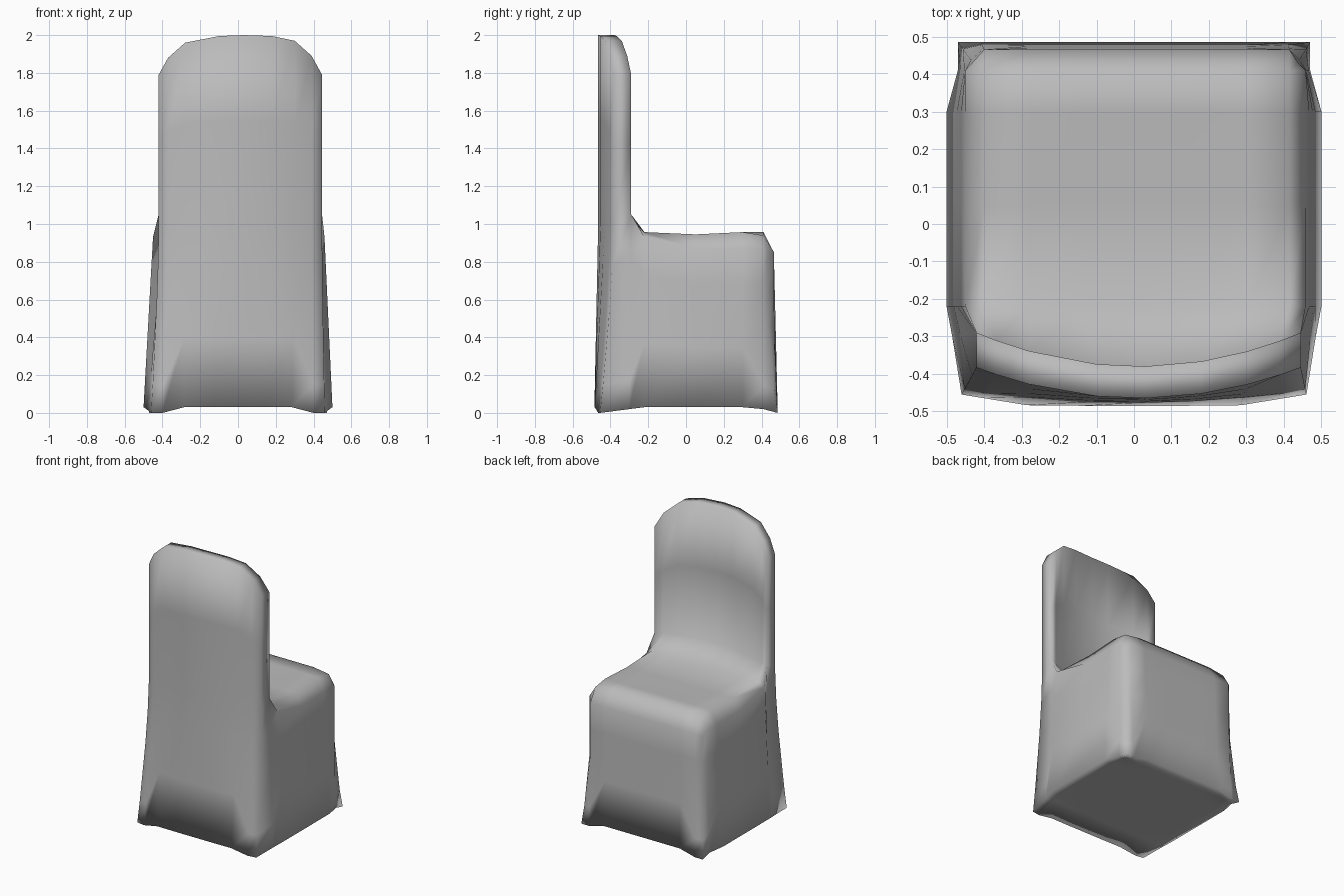
import bpy, bmesh
from mathutils import Vector

if "Cube" in bpy.data.objects:
    bpy.data.objects.remove(bpy.data.objects["Cube"])

# Grid layout: 9 columns across x, 7 rows along y
# row 0 = outer back, row 1 = inner face of backrest, rows 2-6 = seat
U = [-1, -.87, -.62, -.3, 0, .3, .62, .87, 1]
BACK_X = [-.42, -.37, -.28, -.1, .03, .18, .30, .39, .445]
ARCH_Z = [1.79, 1.88, 1.96, 1.995, 2, 1.995, 1.97, 1.89, 1.79]
SEAT_X = [-.45, -.40, -.28, -.13, .01, .15, .30, .415, .458]
SEAT_Y = [0, 0, -.22, .05, .30, .41, .465]
HEM_Y = [-.485, -.30, -.22, .05, .30, .41, .485]
HEM_X = [.46, .485, .50, .50, .50, .47, .47]
NC, NR = 9, 7


def back_point(i, j, z):
    """Curved backrest shell: j 0 outside, j 1 inside."""
    u = (BACK_X[i] - .0125) / .4325
    y = -.465 + .082 * u * u if j == 0 else -.38 + .09 * u * u
    return Vector((BACK_X[i], y, z))


def top_point(i, j):
    """Seat surface, and the line where the backrest starts."""
    if j < 2:
        return back_point(i, j, 1.0 if j == 0 else 1.05)
    edge = i in (0, 8)
    x, y = SEAT_X[i], SEAT_Y[j]
    z = .945 if j == 3 else .957
    if j == 6:
        z = .85
        if edge:
            x, y, z = x * .955, .43, .83
    elif edge:
        z = .93 if j == 2 else .87
    if j == 5 and i in (1, 7):
        z = .94
    return Vector((x, y, z))


def hem_point(i, j):
    """Bottom edge with corners dropping to the floor."""
    u = U[i]
    y = HEM_Y[j]
    if j == 0:
        y += .03 * max(0, (abs(u) - .6) / .4)
    z = .03
    if j in (0, 6) and i in (0, 1, 7, 8):
        z = 0
    elif j in (1, 5) and i in (0, 8):
        z = .02
    return Vector((u * HEM_X[j], y, z))


def wall_point(i, j, level):
    """Skirt between hem and seat; corners flare only near the floor."""
    corner = i in (0, 1, 7, 8) and j in (0, 1, 5, 6)
    f = [.15 if corner else .38, .55, .78][level - 1]
    top, hem = top_point(i, j), hem_point(i, j)
    w = (1 - f) ** ((1.5 if j == 0 else 2.5) if corner else 1)
    p = top.lerp(hem, w)
    p.z = hem.z + (top.z - hem.z) * f
    return p


bm = bmesh.new()
verts = {}


def V(level, i, j):
    key = (level, i, j)
    if key not in verts:
        if level == 0:
            p = hem_point(i, j)
        elif level < 4:
            p = wall_point(i, j, level)
        elif level == 4:
            p = top_point(i, j)
        else:
            z = 1.0 + (ARCH_Z[i] - 1.0) * (.55 if level == 5 else 1)
            p = back_point(i, j, z)
        verts[key] = bm.verts.new(p)
    return verts[key]


def loft(loop, levels):
    for a, b in zip(levels, levels[1:]):
        for p, q in zip(loop, loop[1:] + loop[:1]):
            bm.faces.new((V(a, *p), V(a, *q), V(b, *q), V(b, *p)))


def cap(level, j0, j1):
    for j in range(j0, j1):
        for i in range(NC - 1):
            bm.faces.new((V(level, i, j), V(level, i + 1, j),
                          V(level, i + 1, j + 1), V(level, i, j + 1)))


# Skirt walls
rim = ([(i, 0) for i in range(NC)] + [(8, j) for j in range(1, NR)]
       + [(i, 6) for i in range(7, -1, -1)] + [(0, j) for j in range(5, 0, -1)])
loft(rim, [0, 1, 2, 3, 4])
# Underside and seat
cap(0, 0, 6)
cap(4, 1, 6)
# Backrest and its arched top
loft([(i, 0) for i in range(NC)] + [(i, 1) for i in range(8, -1, -1)], [4, 5, 6])
cap(6, 0, 1)

bmesh.ops.recalc_face_normals(bm, faces=bm.faces[:])
for f in bm.faces:
    f.smooth = True
mesh = bpy.data.meshes.new("chair_cover")
bm.to_mesh(mesh)
bm.free()

fabric = bpy.data.materials.new("grey fabric")
fabric.diffuse_color = (.5, .5, .5, 1)
fabric.use_nodes = True
fabric.node_tree.nodes["Principled BSDF"].inputs["Base Color"].default_value = fabric.diffuse_color
mesh.materials.append(fabric)
chair = bpy.data.objects.new("chair_cover", mesh)
bpy.context.collection.objects.link(chair)
